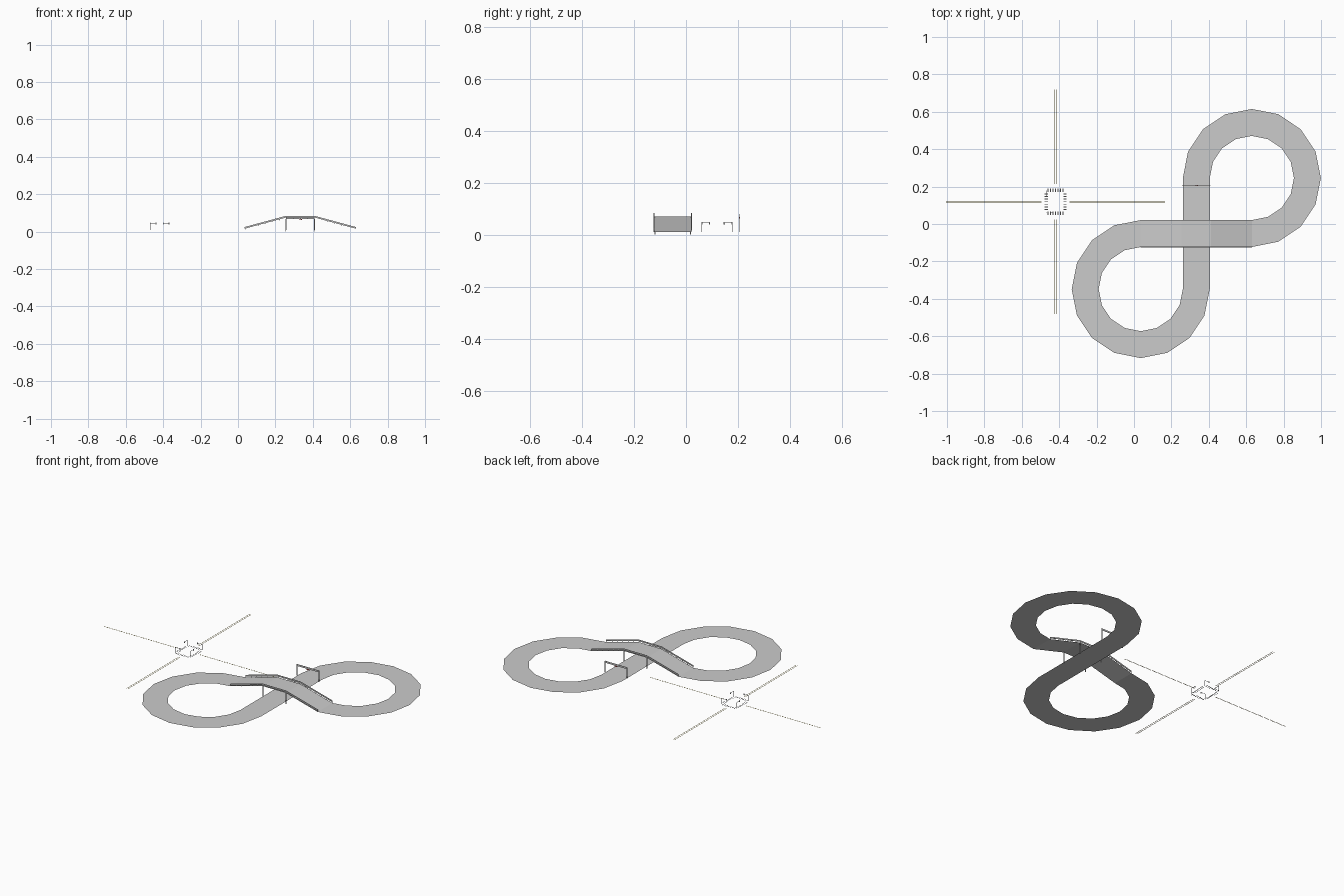
import bpy, bmesh, math
from mathutils import Vector

if "Cube" in bpy.data.objects:
    bpy.data.objects.remove(bpy.data.objects["Cube"])

G = 0.01                      # road surface height
CX, CY = 0.333, -0.051        # where the two straights cross
MID, HALF = 0.297, 0.072      # loop centreline radius, half road width
DECK = 0.069                  # bridge deck height
JX, JY = -0.419, 0.119        # junction centre


def material(name, col):
    m = bpy.data.materials.new(name)
    m.diffuse_color = (*col, 1)
    m.use_nodes = True
    m.node_tree.nodes["Principled BSDF"].inputs["Base Color"].default_value = m.diffuse_color
    return m


YELLOW = material("line_yellow", (0.75, 0.65, 0.2))
RED = material("lamp_red", (0.7, 0.08, 0.08))


def finish(name, bm, mat=None):
    me = bpy.data.meshes.new(name)
    bm.to_mesh(me)
    bm.free()
    ob = bpy.data.objects.new(name, me)
    bpy.context.collection.objects.link(ob)
    if mat:
        me.materials.append(mat)
    return ob


def strip(name, left, right):
    """Sheet between two matching polylines."""
    bm = bmesh.new()
    a = [bm.verts.new(p) for p in left]
    b = [bm.verts.new(p) for p in right]
    for i in range(len(a) - 1):
        bm.faces.new((a[i], b[i], b[i + 1], a[i + 1]))
    bmesh.ops.recalc_face_normals(bm, faces=bm.faces)
    if sum(f.normal.z for f in bm.faces) < 0:
        bmesh.ops.reverse_faces(bm, faces=bm.faces)
    return finish(name, bm)


def boxes(name, items, mat=None):
    """Several boxes (x0, x1, y0, y1, z0, z1) in one object."""
    bm = bmesh.new()
    for x0, x1, y0, y1, z0, z1 in items:
        vs = bmesh.ops.create_cube(bm, size=1)["verts"]
        for v in vs:
            v.co = Vector((x1 if v.co.x > 0 else x0, y1 if v.co.y > 0 else y0,
                           z1 if v.co.z > 0 else z0))
    return finish(name, bm, mat)


def flat_rects(name, rects, mat=None):
    """Painted rectangles (x centre, y centre, width, depth) on the ground."""
    bm = bmesh.new()
    for x, y, w, d in rects:
        bm.faces.new([bm.verts.new((x + sx * w / 2, y + sy * d / 2, G))
                      for sx, sy in ((-1, -1), (1, -1), (1, 1), (-1, 1))])
    return finish(name, bm, mat)


# two three-quarter loops
def loop(name, cx, cy, start):
    def arc(r):
        return [(cx + r * math.cos(start + k * math.pi / 8),
                 cy + r * math.sin(start + k * math.pi / 8), G) for k in range(13)]
    strip(name, arc(MID - HALF), arc(MID + HALF))


loop("lower_loop", CX - MID, CY - MID, math.pi / 2)
loop("upper_loop", CX + MID, CY + MID, -math.pi / 2)

# straight under the bridge
strip("lower_straight", [(CX - HALF, CY - MID, G), (CX - HALF, CY + MID, G)],
      [(CX + HALF, CY - MID, G), (CX + HALF, CY + MID, G)])

# bridge deck with ramps
profile = [(CX - MID, G), (CX - 0.079, DECK), (CX + 0.079, DECK), (CX + MID, G)]
strip("bridge_deck", [(x, CY - HALF, z) for x, z in profile],
      [(x, CY + HALF, z) for x, z in profile])


def deck_z(x):
    d = abs(x - CX)
    return DECK if d < 0.079 else DECK + (G - DECK) * (d - 0.079) / (MID - 0.079)


# guard rails on both sides, with short posts
for side, y in (("front", CY - HALF), ("back", CY + HALF)):
    bm = bmesh.new()
    rings = []
    for x, z in profile:
        rings.append([bm.verts.new((x, y + dy, z + dz)) for dy, dz in
                      ((-0.0015, 0.006), (0.0015, 0.006), (0.0015, 0.015), (-0.0015, 0.015))])
    for a, b in zip(rings, rings[1:]):
        for k in range(4):
            bm.faces.new((a[k], a[(k + 1) % 4], b[(k + 1) % 4], b[k]))
    bm.faces.new(rings[0])
    bm.faces.new(rings[-1])
    bmesh.ops.recalc_face_normals(bm, faces=bm.faces)
    finish(side + "_guard_rail", bm)
    xs = [CX - MID + 0.002 + k * (2 * MID - 0.004) / 16 for k in range(17)]
    boxes(side + "_rail_posts", [(x - .001, x + .001, y - .001, y + .001,
                                  deck_z(x), deck_z(x) + 0.008) for x in xs])

# bridge pillars
boxes("bridge_pillars", [(CX + sx * 0.078 - .002, CX + sx * 0.078 + .002,
                          CY + sy * 0.069 - .002, CY + sy * 0.069 + .002, 0, DECK)
                         for sx in (-1, 1) for sy in (-1, 1)])

# start gantry over the lower straight
gy = 0.207
boxes("gantry", [(CX + s * 0.075 - .0015, CX + s * 0.075 + .0015,
                  gy - .0015, gy + .0015, G, 0.08) for s in (-1, 1)] +
      [(CX - .075, CX + .075, gy - .001, gy + .001, 0.069, 0.08)])
boxes("gantry_lamps", [(CX + k * .006 - .002, CX + k * .006 + .002,
                        gy - .003, gy + .001, 0.063, 0.068) for k in (-1, 0, 1)], RED)

# double centre lines on the four junction arms
lines = []
for s in (-1, 1):
    lines += [(JX + o, JY + s * 0.347, 0.003, 0.506) for o in (-0.005, 0.005)]
    lines += [(JX + s * 0.33, JY + o, 0.51, 0.002) for o in (-0.002, 0.002)]
flat_rects("centre_lines", lines, YELLOW)

# zebra crossings
stripes = []
for s in (-1, 1):
    for k in range(7):
        o = (k - 3) * 0.0135
        stripes.append((JX + o, JY + s * 0.062, 0.005, 0.018))
        stripes.append((JX + s * 0.05, JY + o, 0.018, 0.005))
flat_rects("zebra_crossings", stripes)

# traffic lights on the corners
poles, lamps = [], []
for sx in (-1, 1):
    for sy in (-1, 1):
        x, y = JX + sx * 0.05, JY + sy * 0.058
        poles.append((x - .001, x + .001, y - .001, y + .001, G, 0.046))
        if sx == sy:
            ex = x - sx * 0.03
            poles.append((min(x, ex), max(x, ex), y - .0007, y + .0007, 0.0445, 0.046))
            lamps.append((ex - .002, ex + .002, y - .002, y + .002, 0.039, 0.048))
        else:
            ey = y - sy * 0.03
            poles.append((x - .0007, x + .0007, min(y, ey), max(y, ey), 0.0445, 0.046))
            lamps.append((x - .002, x + .002, ey - .002, ey + .002, 0.039, 0.048))
boxes("traffic_light_poles", poles)
boxes("traffic_light_heads", lamps)
